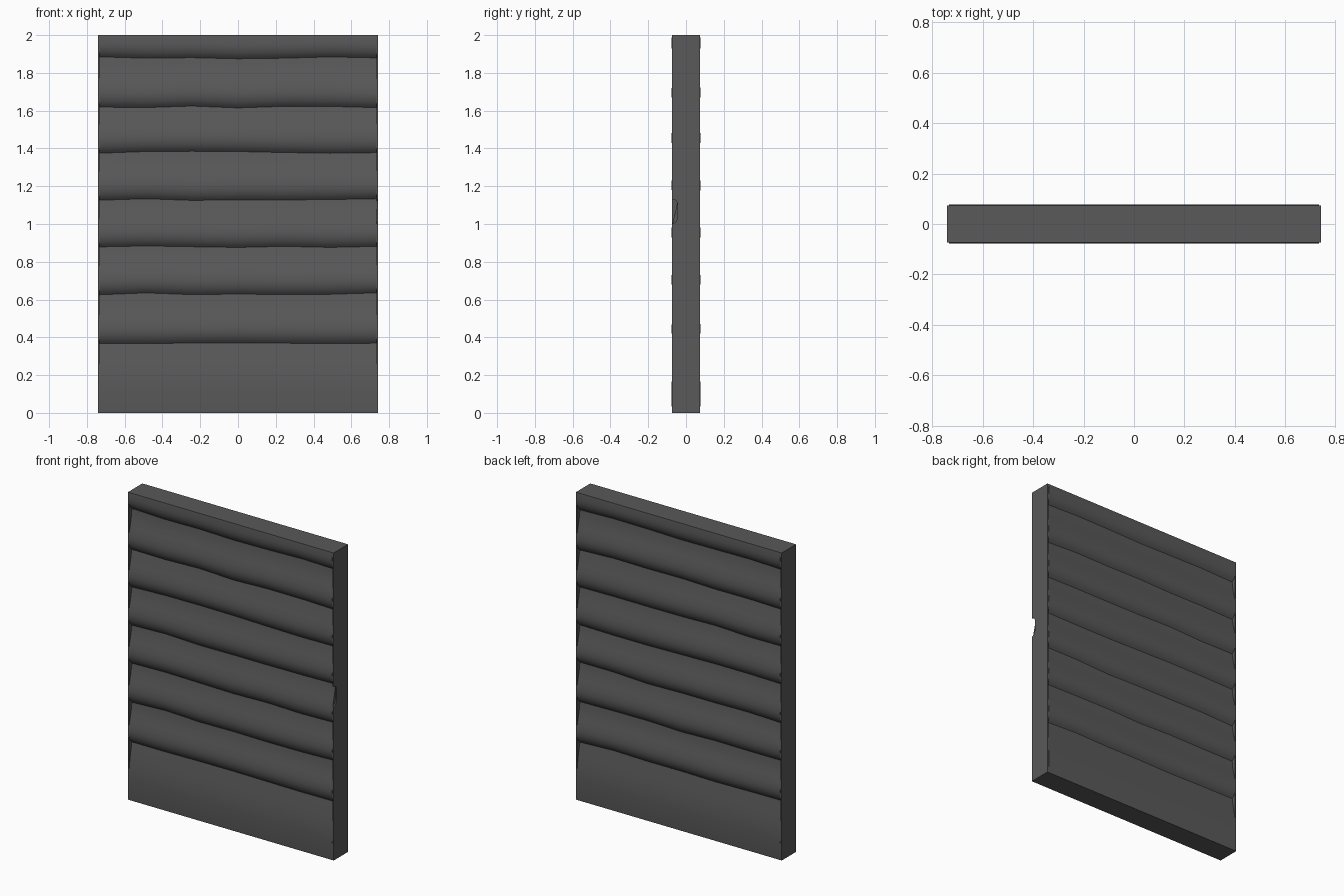
import bpy, bmesh, random

if "Cube" in bpy.data.objects:
    bpy.data.objects.remove(bpy.data.objects["Cube"])
random.seed(4)

stone = bpy.data.materials.new("dark_grey")
stone.diffuse_color = (0.1, 0.1, 0.1, 1)
stone.use_nodes = True
stone.node_tree.nodes["Principled BSDF"].inputs["Base Color"].default_value = stone.diffuse_color

HALF, PLATE = 0.74, 0.008
SEAMS = [0.37, 0.63, 0.88, 1.13, 1.38, 1.62, 1.88]
# One course: offset above its lower seam, half depth
COURSE = [(0, .045), (.012, .057), (.03, .069), (.055, .076), (.08, .078),
          (.115, .073), (.15, .065), (.185, .056), (.22, .049)]


def finish(bm, name):
    bmesh.ops.recalc_face_normals(bm, faces=bm.faces)
    me = bpy.data.meshes.new(name)
    bm.to_mesh(me)
    bm.free()
    me.materials.append(stone)
    ob = bpy.data.objects.new(name, me)
    bpy.context.collection.objects.link(ob)
    bpy.context.view_layer.objects.active = ob
    ob.select_set(True)
    bpy.ops.object.shade_smooth_by_angle(angle=0.6)
    ob.select_set(False)


def half_profile(shift):
    # plain base course, scalloped courses, short top course
    pts = [(0, .073), (.04, .076), (.12, .077), (.18, .075), (.24, .068), (.30, .058), (.345, .049)]
    for s, d in zip(SEAMS, shift):
        top = s == SEAMS[-1]
        pts += [(s + o + d * (1 - o / .25), y) for o, y in (COURSE[:5] if top else COURSE)]
    return pts + [(2.0, .074)]


# Ribbed wall, lofted across x with slightly wavering seams
bm = bmesh.new()
rings = []
N = 6
w = HALF - PLATE
for i in range(N + 1):
    x = -w + 2 * w * i / N
    front = half_profile([random.uniform(-.006, .006) for _ in SEAMS])
    back = half_profile([random.uniform(-.006, .006) for _ in SEAMS])
    loop = [(x, -y, z) for z, y in front] + [(x, y, z) for z, y in reversed(back)]
    rings.append([bm.verts.new(c) for c in loop])
for a, b in zip(rings, rings[1:]):
    for j in range(len(a)):
        k = (j + 1) % len(a)
        bm.faces.new((a[j], a[k], b[k], b[j]))
bm.faces.new(rings[0])
bm.faces.new(rings[-1])
finish(bm, "ribbed_wall")


# Flat end plates; the right one has a notch in its front edge
def end_plate(name, side, notch):
    outline = [(-.073, 0), (.073, 0), (.073, 2), (-.073, 2)]
    if notch:
        outline += [(-.073, 1.13), (-.053, 1.125), (-.045, 1.11),
                    (-.045, 1.03), (-.053, 1.01), (-.073, 1.0)]
    bm = bmesh.new()
    face = bm.faces.new([bm.verts.new((side * HALF, y, z)) for y, z in outline])
    ext = bmesh.ops.extrude_face_region(bm, geom=[face], use_keep_orig=True)
    for v in ext["geom"]:
        if isinstance(v, bmesh.types.BMVert):
            v.co.x -= side * PLATE
    finish(bm, name)


end_plate("left_end_plate", -1, False)
end_plate("right_end_plate", 1, True)
